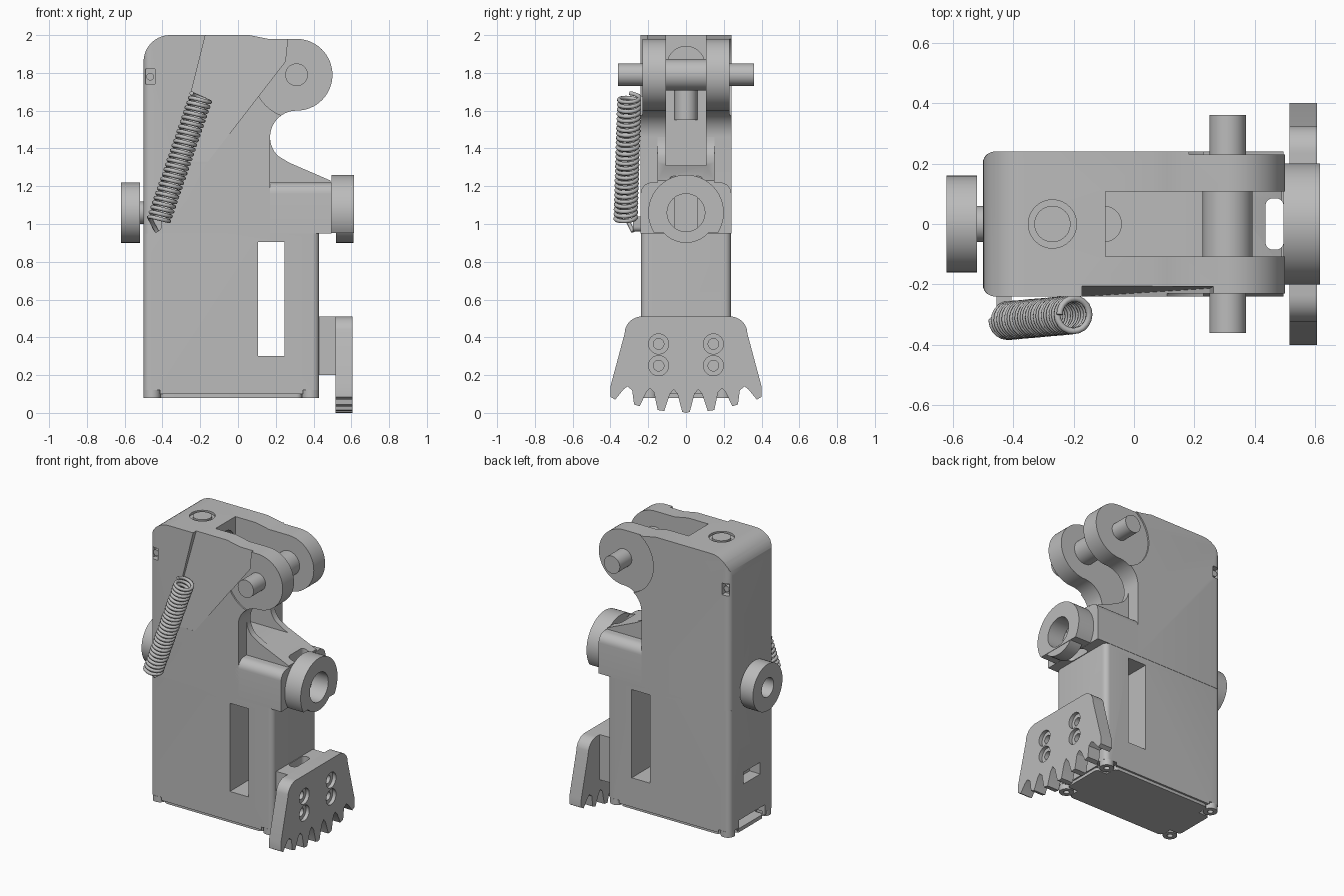
import bpy, bmesh, math
from mathutils import Vector

cube = bpy.data.objects.get("Cube")
if cube:
    bpy.data.objects.remove(cube)

grey = bpy.data.materials.new("mid grey")
grey.use_nodes = True
grey.diffuse_color = (0.5, 0.5, 0.5, 1)
grey.node_tree.nodes["Principled BSDF"].inputs["Base Color"].default_value = (0.5, 0.5, 0.5, 1)

# Order in which (profile u, profile v, depth) land on x, y, z
PLACE = {"x": lambda u, v, d: (d, u, v),
         "y": lambda u, v, d: (u, d, v),
         "z": lambda u, v, d: (u, v, d)}


def arc(cu, cv, r, start, end, steps=16):
    angles = [math.radians(start + (end - start) * i / steps) for i in range(steps + 1)]
    return [(cu + r * math.cos(a), cv + r * math.sin(a)) for a in angles]


def round_rect(u0, u1, v0, v1, r):
    return (arc(u1 - r, v1 - r, r, 0, 90, 6) + arc(u0 + r, v1 - r, r, 90, 180, 6)
            + arc(u0 + r, v0 + r, r, 180, 270, 6) + arc(u1 - r, v0 + r, r, 270, 360, 6))


def prism(name, points, axis, a, b):
    """Extrude a 2D profile along an axis from a to b."""
    bm = bmesh.new()
    rings = [[bm.verts.new(PLACE[axis](u, v, d)) for u, v in points] for d in (a, b)]
    bm.faces.new(rings[0])
    bm.faces.new(rings[1])
    n = len(points)
    for i in range(n):
        j = (i + 1) % n
        bm.faces.new((rings[0][i], rings[0][j], rings[1][j], rings[1][i]))
    bmesh.ops.recalc_face_normals(bm, faces=bm.faces)
    mesh = bpy.data.meshes.new(name)
    bm.to_mesh(mesh)
    bm.free()
    mesh.materials.append(grey)
    obj = bpy.data.objects.new(name, mesh)
    bpy.context.collection.objects.link(obj)
    return obj


def box(name, x0, x1, y0, y1, z0, z1):
    return prism(name, [(x0, y0), (x1, y0), (x1, y1), (x0, y1)], "z", z0, z1)


def disc(name, axis, u, v, r, a, b):
    return prism(name, arc(u, v, r, 0, 360, 40)[:-1], axis, a, b)


def combine(obj, tools, operation="DIFFERENCE"):
    """Apply booleans to obj and remove the tools."""
    for tool in tools:
        mod = obj.modifiers.new("cut", "BOOLEAN")
        mod.operation, mod.solver, mod.object = operation, "EXACT", tool
        bpy.context.view_layer.update()
        graph = bpy.context.evaluated_depsgraph_get()
        mesh = bpy.data.meshes.new_from_object(obj.evaluated_get(graph))
        obj.modifiers.clear()
        obj.data = mesh
        bpy.data.objects.remove(tool)


# Upper housing with its hooked fork outline
outline = [(-0.5, 0.95)] + arc(-0.36, 1.86, 0.14, 180, 90, 10)
outline += [(0.06, 2.0), (0.11, 1.99), (0.16, 1.98)]
outline += arc(0.31, 1.79, 0.19, 90, -90, 32) + arc(0.31, 1.46, 0.14, 90, 180, 16)
outline += [(0.17, 0.95)]
upper = prism("upper_housing", outline, "y", -0.24, 0.24)
combine(upper, [prism("plan", round_rect(-0.5, 0.6, -0.24, 0.24, 0.04), "z", 0.9, 2.1)], "INTERSECT")

# Sloping channel for the spring on the front face
channel = prism("channel", [(-0.16, 2.05), (0.27, 2.05), (0.25, 1.86), (-0.16, 1.33), (-0.34, 1.33)],
                "y", -0.3, -0.24)
for v in channel.data.vertices:
    if v.co.y > -0.27:
        v.co.y += 0.05 * (v.co.z - 1.32)
cutters = [channel, box("fork_gap", -0.095, 0.6, -0.107, 0.107, 1.31, 2.1)]
for s in (-1, 1):
    cutters.append(disc("cheek", "y", 0.31, 1.79, 0.23, s * 0.23, s * 0.3))
    cutters.append(box("notch", -0.49, -0.44, min(s * 0.2, s * 0.3), max(s * 0.2, s * 0.3), 1.74, 1.82))
ring_groove = disc("groove", "z", -0.27, 0, 0.08, 1.985, 2.1)
combine(ring_groove, [disc("core", "z", -0.27, 0, 0.06, 1.9, 2.2)])
cutters += [ring_groove, disc("bore", "x", 0, 1.84, 0.1, -0.2, 0.0)]
combine(upper, cutters)
for s in (-1, 1):
    disc("notch_screw", "y", -0.465, 1.78, 0.02, s * 0.19, s * 0.225)
disc("plunger", "z", -0.1, 0, 0.06, 1.55, 1.82)

# Collar and ramp leading to the socket
collar = prism("collar", [(-0.24, 0.95), (0.24, 0.95)] + arc(0.18, 1.16, 0.06, 0, 90, 8)
               + arc(-0.18, 1.16, 0.06, 90, 180, 8), "x", 0.15, 0.495)
ramp = prism("ramp", [(0.14, 1.1), (0.14, 1.46)] + arc(0.31, 1.46, 0.14, 180, 225, 8)
             + [(0.27, 1.325), (0.49, 1.23), (0.49, 1.1)], "y", -0.15, 0.15)


def drain_slot():
    return prism("slot", round_rect(0.435, 0.495, -0.085, 0.085, 0.025), "z", 0.1, 1.5)


combine(ramp, [box("gap", 0.0, 0.6, -0.107, 0.107, 1.31, 1.6), drain_slot()])
combine(collar, [drain_slot()])

# Front socket: a wide ring cut flat below, over a smaller disc
socket = prism("front_socket", arc(0, 1.06, 0.2, -33, 213, 40), "x", 0.495, 0.615)
lip = disc("socket_lip", "x", 0, 1.06, 0.16, 0.52, 0.612)
for part in (socket, lip):
    combine(part, [disc("hole", "x", 0, 1.06, 0.1, 0.4, 0.7)])

# Rear disc on its shaft
wheel = disc("rear_disc", "x", 0, 1.06, 0.16, -0.62, -0.52)
combine(wheel, [disc("hole", "x", 0, 1.06, 0.065, -0.7, -0.54)])
disc("rear_shaft", "x", 0, 1.06, 0.06, -0.53, -0.48)

# Cross pin through the fork
disc("cross_pin", "y", 0.31, 1.79, 0.06, -0.36, 0.36)
disc("pin_sleeve", "y", 0.31, 1.79, 0.083, -0.11, 0.11)

# Lower housing with window and rear openings
lower = prism("lower_housing", round_rect(-0.5, 0.43, -0.238, 0.238, 0.035), "z", 0.1, 0.95)
cutters = [box("window", 0.105, 0.245, -0.4, 0.4, 0.3, 0.905),
           box("port", -0.6, -0.42, -0.09, 0.09, 0.4, 0.48),
           box("rear_mouth", -0.6, -0.4, -0.14, 0.14, 0.05, 0.17)]
corners = [(x, y) for x in (-0.455, 0.385) for y in (-0.195, 0.195)]
cutters += [disc("corner", "z", x, y, 0.06, 0.0, 0.12) for x, y in corners]
combine(lower, cutters)
prism("bottom_cover", round_rect(-0.41, 0.34, -0.225, 0.225, 0.03), "z", 0.08, 0.11)
prism("bottom_tongue", round_rect(-0.49, 0.42, -0.14, 0.14, 0.02), "z", 0.08, 0.105)
for x, y in corners:
    lug = disc("bottom_lug", "z", x, y, 0.045, 0.08, 0.12)
    combine(lug, [disc("hole", "z", x, y, 0.018, 0.0, 0.11)])

# Toothed foot plate: one half outline, mirrored
half = [(0.0, 0.0), (0.02, 0.005), (0.045, 0.1), (0.065, 0.125), (0.085, 0.1), (0.115, 0.01),
        (0.15, 0.015), (0.17, 0.11), (0.19, 0.13), (0.21, 0.11), (0.245, 0.035), (0.275, 0.045),
        (0.285, 0.12), (0.31, 0.14), (0.33, 0.125), (0.375, 0.07), (0.4, 0.085), (0.4, 0.14),
        (0.325, 0.42)]
half += arc(0.235, 0.42, 0.09, 15, 90, 8)
plate = prism("toothed_plate", half + [(-y, z) for y, z in reversed(half[1:])], "x", 0.515, 0.605)
cutters = []
for y in (-0.145, 0.145):
    for z in (0.25, 0.365):
        cutters += [disc("sink", "x", y, z, 0.053, 0.58, 0.7), disc("hole", "x", y, z, 0.028, 0.54, 0.59)]
combine(plate, cutters)
bracket = box("plate_bracket", 0.42, 0.52, -0.2, 0.2, 0.2, 0.51)
combine(bracket, [drain_slot()])

# Coil spring leaning along the front face
low, high = Vector((-0.42, -0.32, 1.02)), Vector((-0.195, -0.3, 1.675))
axis = (high - low).normalized()
side = axis.cross(Vector((0, 1, 0))).normalized()
out = axis.cross(side)
turns, per_turn = 26, 20
path = [Vector((-0.43, -0.28, 0.96))]
for i in range(turns * per_turn + 1):
    a = math.tau * i / per_turn
    path.append(low.lerp(high, i / (turns * per_turn)) + 0.054 * (side * math.cos(a) + out * math.sin(a)))
curve = bpy.data.curves.new("coil_spring", "CURVE")
curve.dimensions = "3D"
curve.bevel_depth = 0.011
curve.bevel_resolution = 2
curve.use_fill_caps = True
spline = curve.splines.new("POLY")
spline.points.add(len(path) - 1)
for point, co in zip(spline.points, path):
    point.co = (*co, 1)
curve.materials.append(grey)
spring = bpy.data.objects.new("coil_spring", curve)
bpy.context.collection.objects.link(spring)

# Rounded tab holding the spring's lower end
prism("spring_tab", arc(-0.43, 0.985, 0.025, 180, 360, 10) + [(-0.405, 1.04), (-0.455, 1.04)], "y", -0.28, -0.23)

# Smooth the round surfaces, keep the edges sharp
bpy.ops.object.select_all(action="DESELECT")
for obj in bpy.context.collection.objects:
    if obj.type == "MESH" and grey.name in obj.data.materials:
        obj.select_set(True)
        bpy.context.view_layer.objects.active = obj
bpy.ops.object.shade_smooth_by_angle(angle=math.radians(30))
